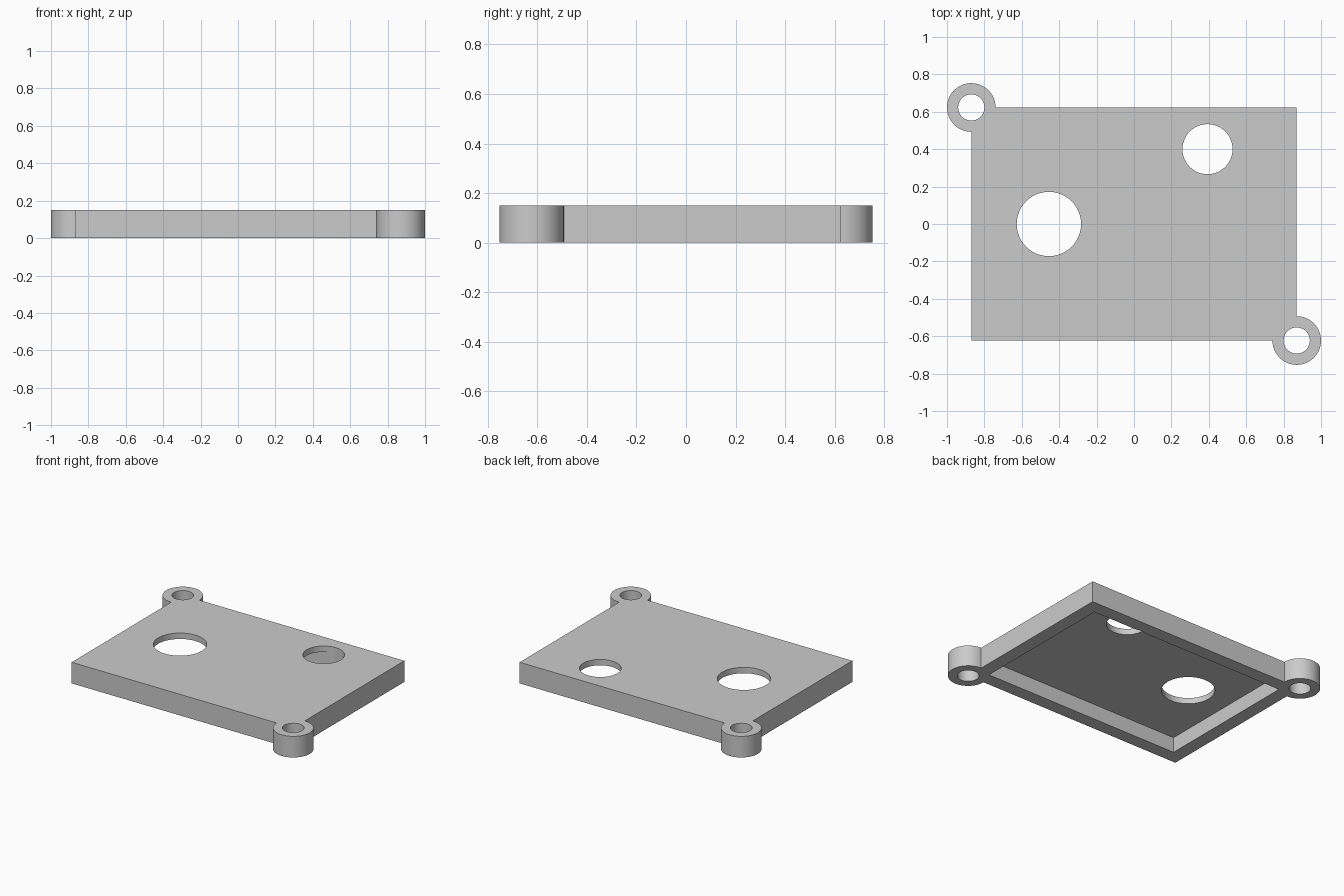
import bpy
import bmesh
from math import sin, cos, radians

if "Cube" in bpy.data.objects:
    bpy.data.objects.remove(bpy.data.objects["Cube"], do_unlink=True)

HX, HY, HEIGHT = 0.87, 0.623, 0.15      # half width, half depth, height
LUG_R, LUG_HOLE_R = 0.13, 0.07
WALL, RECESS = 0.096, 0.108             # rim width, depth of the underside recess
STEPS = 48

grey = bpy.data.materials.new("plain grey")
grey.use_nodes = True
colour = (0.6, 0.6, 0.6, 1)
grey.diffuse_color = colour
grey.node_tree.nodes["Principled BSDF"].inputs["Base Color"].default_value = colour


def prism(name, points, z0, z1):
    """Upright solid over a flat outline."""
    bm = bmesh.new()
    base = bm.faces.new([bm.verts.new((x, y, z0)) for x, y in points])
    top = bmesh.ops.extrude_face_region(bm, geom=[base])["geom"]
    bmesh.ops.translate(bm, vec=(0, 0, z1 - z0),
                        verts=[v for v in top if isinstance(v, bmesh.types.BMVert)])
    bmesh.ops.recalc_face_normals(bm, faces=bm.faces)
    mesh = bpy.data.meshes.new(name)
    bm.to_mesh(mesh)
    bm.free()
    mesh.materials.append(grey)
    obj = bpy.data.objects.new(name, mesh)
    bpy.context.collection.objects.link(obj)
    return obj


def arc(cx, cy, r, start, sweep, count):
    angles = [radians(start + sweep * i / count) for i in range(count + 1)]
    return [(cx + r * cos(a), cy + r * sin(a)) for a in angles]


# Cover outline: rectangle with a round lug on two opposite corners
half = [(HX, HY)] + arc(-HX, HY, LUG_R, 0, 270, STEPS)
outline = half + [(-x, -y) for x, y in half]
cover = prism("cover_plate", outline, 0, HEIGHT)

# Underside recess, two openings and the lug screw holes
ix, iy = HX - WALL, HY - WALL
cutters = [prism("recess_cutter", [(ix, iy), (-ix, iy), (-ix, -iy), (ix, -iy)],
                 -0.1, RECESS)]
holes = [(-0.455, 0, 0.172), (0.393, 0.4, 0.134),
         (-HX, HY, LUG_HOLE_R), (HX, -HY, LUG_HOLE_R)]
for x, y, r in holes:
    circle = arc(x, y, r, 0, 360, STEPS)[:-1]
    cutters.append(prism("hole_cutter", circle, -0.2, HEIGHT + 0.1))

bpy.ops.object.select_all(action="DESELECT")
bpy.context.view_layer.objects.active = cover
cover.select_set(True)
for cutter in cutters:
    mod = cover.modifiers.new("cut", "BOOLEAN")
    mod.operation = "DIFFERENCE"
    mod.solver = "EXACT"
    mod.object = cutter
    bpy.ops.object.modifier_apply(modifier=mod.name)
    bpy.data.objects.remove(cutter, do_unlink=True)

bpy.ops.object.shade_smooth_by_angle(angle=radians(30))
